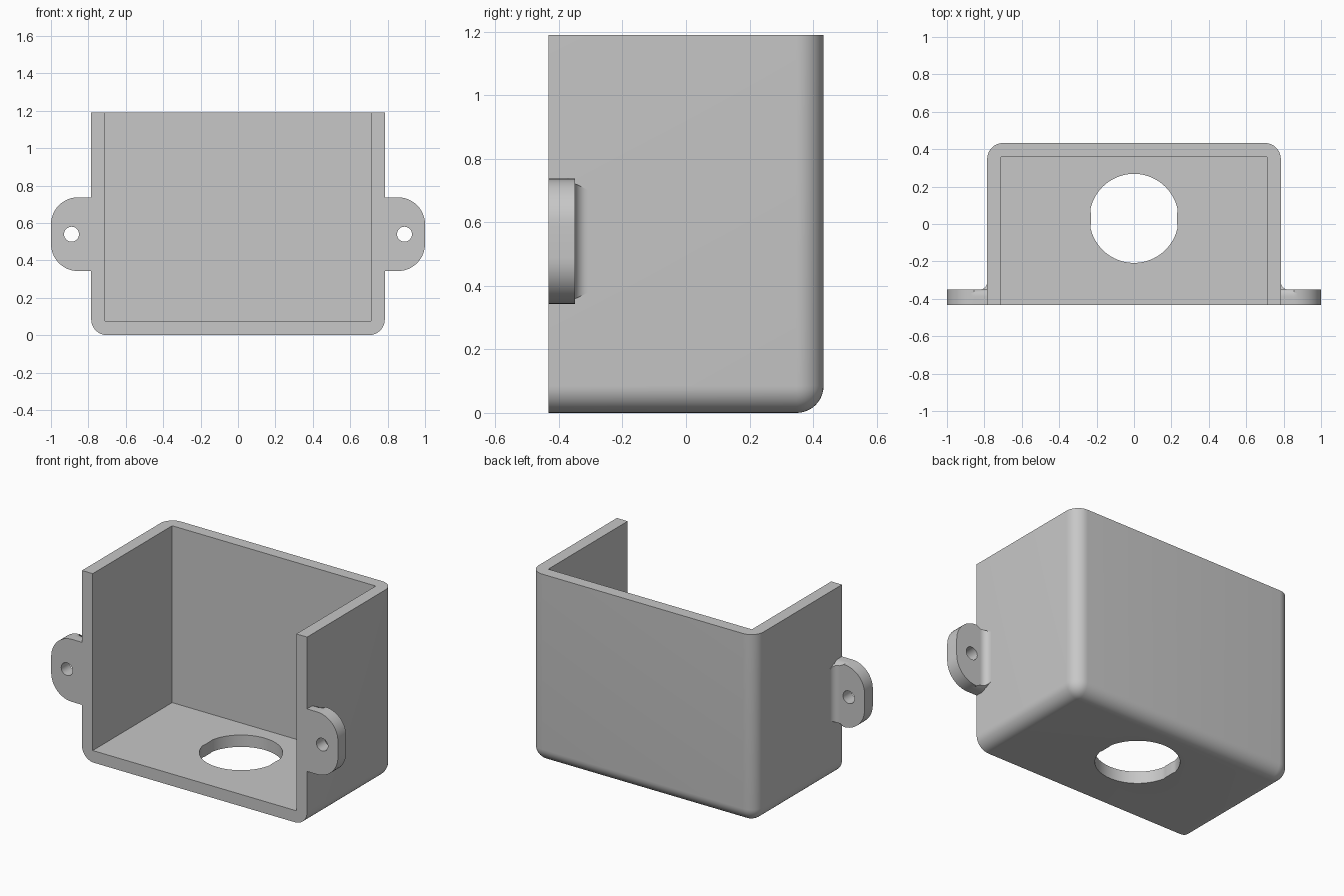
import bpy, bmesh
from math import sin, cos, pi, radians

if "Cube" in bpy.data.objects:
    bpy.data.objects.remove(bpy.data.objects["Cube"], do_unlink=True)

W, D, H = 0.785, 0.433, 1.19        # half width, half depth, height
WALL, ROUND = 0.075, 0.085
EAR_Z, EAR_H, EAR_BACK = 0.54, 0.197, -0.35

grey = bpy.data.materials.new("plain grey")
grey.use_nodes = True
COLOUR = (0.57, 0.57, 0.57, 1)
grey.diffuse_color = COLOUR
grey.node_tree.nodes["Principled BSDF"].inputs["Base Color"].default_value = COLOUR


def finish(bm, name):
    bmesh.ops.recalc_face_normals(bm, faces=bm.faces)
    mesh = bpy.data.meshes.new(name)
    bm.to_mesh(mesh)
    bm.free()
    mesh.materials.append(grey)
    ob = bpy.data.objects.new(name, mesh)
    bpy.context.collection.objects.link(ob)
    return ob


def activate(ob):
    bpy.ops.object.select_all(action='DESELECT')
    ob.select_set(True)
    bpy.context.view_layer.objects.active = ob


def cut(ob, cutter):
    cutter.hide_render = True
    mod = ob.modifiers.new("cut", 'BOOLEAN')
    mod.operation, mod.solver, mod.object = 'DIFFERENCE', 'EXACT', cutter
    activate(ob)
    bpy.ops.object.modifier_apply(modifier=mod.name)
    bpy.data.objects.remove(cutter, do_unlink=True)


def smooth(ob):
    activate(ob)
    bpy.ops.object.shade_smooth_by_angle(angle=radians(30))


def block(lo, hi):
    bm = bmesh.new()
    bmesh.ops.create_cube(bm, size=1)
    for v in bm.verts:
        v.co = [hi[i] if v.co[i] > 0 else lo[i] for i in range(3)]
    return bm


def prism(outline, axis, lo, hi):
    """Extrude a 2D outline along the given axis (1 = y, 2 = z)."""
    bm = bmesh.new()
    place = lambda a, b, t: (a, t, b) if axis == 1 else (a, b, t)
    rings = [[bm.verts.new(place(a, b, t)) for a, b in outline] for t in (lo, hi)]
    n = len(outline)
    for ring in rings:
        bm.faces.new(ring)
    for i in range(n):
        j = (i + 1) % n
        bm.faces.new((rings[0][i], rings[0][j], rings[1][j], rings[1][i]))
    return bm


def arc(cx, cy, r, start, end, steps):
    angles = [radians(start + (end - start) * i / steps) for i in range(steps + 1)]
    return [(cx + r * cos(a), cy + r * sin(a)) for a in angles]


# Housing: rounded at the back and bottom, open at the top and front
bm = block((-W, -D, 0), (W, D, H))


def rounded(e):
    m = (e.verts[0].co + e.verts[1].co) / 2
    at_back, at_bottom, at_side = m.y > D - 0.01, m.z < 0.01, abs(m.x) > W - 0.01
    return at_back + at_bottom + at_side == 2


bmesh.ops.bevel(bm, geom=[e for e in bm.edges if rounded(e)], offset=ROUND,
                segments=10, profile=0.5, affect='EDGES')
housing = finish(bm, "housing")
cut(housing, finish(block((WALL - W, -1, WALL), (W - WALL, D - WALL, 2)), "cavity_cutter"))

# Round floor opening with a small flat key on each side
opening = []
for x, y in arc(0, 0, 0.238, 0, 360, 96)[:-1]:
    if abs(y) < 0.035:
        x = max(-0.231, min(0.231, x))
    opening.append((x, y + 0.03))
cut(housing, finish(prism(opening, 2, -0.2, 0.2), "opening_cutter"))
smooth(housing)

# Mounting ears with a screw hole and a fillet against the wall
for side, label in ((1, "left"), (-1, "right")):
    r = 0.145
    top = arc(1 - r, EAR_Z + EAR_H - r, r, 0, 90, 12)
    bottom = arc(1 - r, EAR_Z - EAR_H + r, r, -90, 0, 12)
    outline = [(W, EAR_Z - EAR_H)] + bottom + top + [(W, EAR_Z + EAR_H)]
    bm = prism([(side * x, z) for x, z in outline], 1, -D, EAR_BACK)
    rim = [e for e in bm.edges
           if all(v.co.y > EAR_BACK - 0.001 for v in e.verts)
           and any(abs(v.co.x) > W + 0.001 for v in e.verts)]
    bmesh.ops.bevel(bm, geom=rim, offset=0.04, segments=6, profile=0.5,
                    affect='EDGES', clamp_overlap=False)
    ear = finish(bm, label + "_ear")
    hole = arc(side * 0.89, EAR_Z, 0.04, 0, 360, 32)[:-1]
    cut(ear, finish(prism(hole, 1, -1, 0), "screw_cutter"))
    smooth(ear)

    # Concave strip, getting shorter towards the back
    f = 0.04
    curve = arc(W + f, EAR_BACK + f, f, 180, 270, 8)
    profile = curve + [(W, EAR_BACK)]
    bm = prism([(side * x, y) for x, y in profile], 2, -1, 1)
    for v in bm.verts:
        rise = (v.co.y - EAR_BACK) / f
        v.co.z = EAR_Z + v.co.z * (EAR_H - 0.015 - 0.02 * rise)
    smooth(finish(bm, label + "_ear_fillet"))
